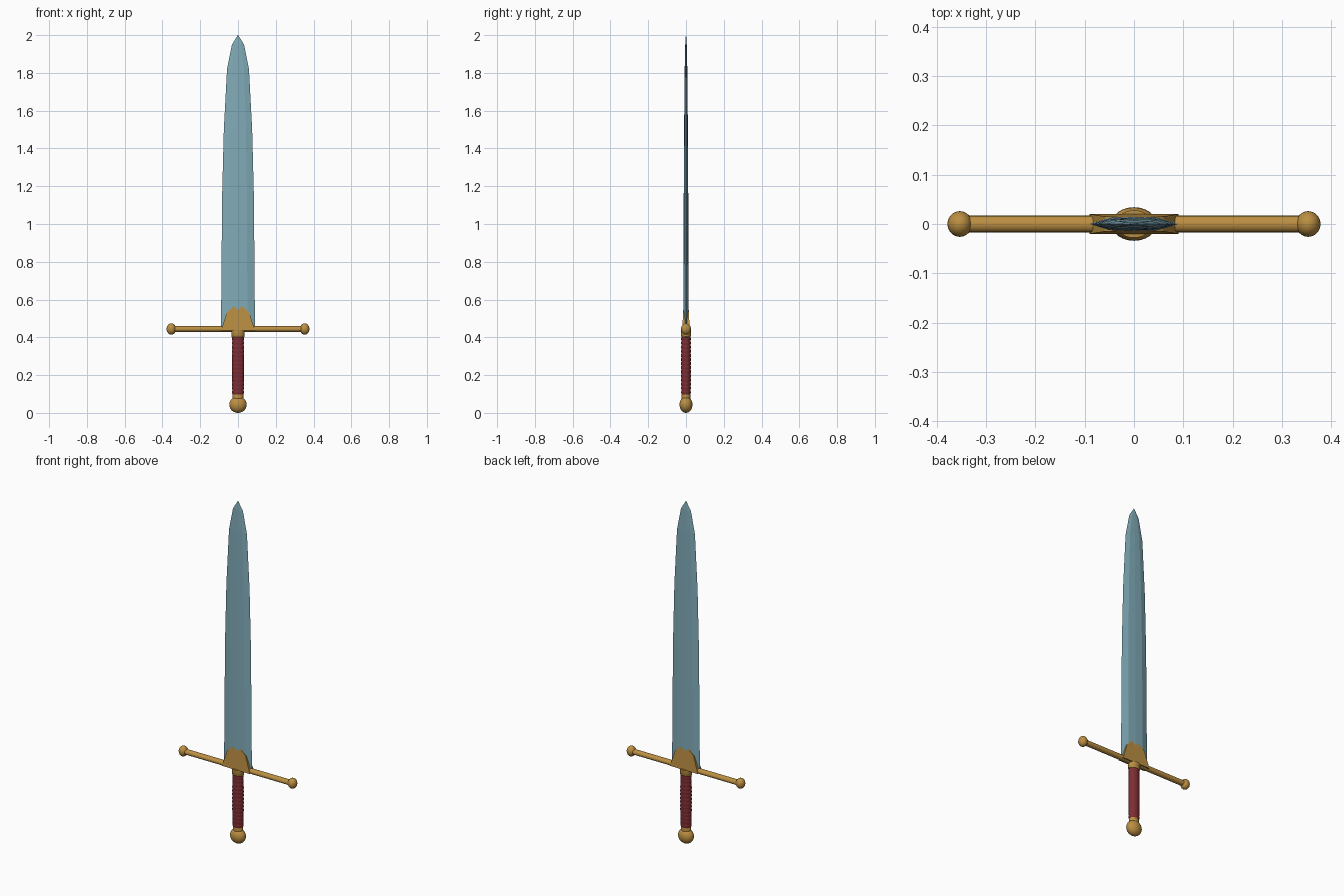
import bpy, bmesh, math

if "Cube" in bpy.data.objects:
    bpy.data.objects.remove(bpy.data.objects["Cube"])

def material(name, rgb):
    m = bpy.data.materials.new(name)
    m.diffuse_color = (*rgb, 1)
    m.use_nodes = True
    m.node_tree.nodes["Principled BSDF"].inputs["Base Color"].default_value = m.diffuse_color
    return m

STEEL = material("blue_steel", (0.22, 0.41, 0.48))
GOLD = material("gold", (0.50, 0.275, 0.055))
RED = material("red_leather", (0.21, 0.027, 0.033))

def finish(name, bm, mat, smooth=None):
    bmesh.ops.recalc_face_normals(bm, faces=bm.faces)
    me = bpy.data.meshes.new(name)
    bm.to_mesh(me)
    bm.free()
    me.materials.append(mat)
    ob = bpy.data.objects.new(name, me)
    bpy.context.collection.objects.link(ob)
    if smooth:
        bpy.ops.object.select_all(action='DESELECT')
        ob.select_set(True)
        bpy.context.view_layer.objects.active = ob
        bpy.ops.object.shade_smooth_by_angle(angle=math.radians(smooth))
    return ob

def loft(name, rings, mat, smooth=None):
    """Skin a stack of equal-sized point rings and cap the ends."""
    bm = bmesh.new()
    vs = [[bm.verts.new(p) for p in r] for r in rings]
    n = len(vs[0])
    for a, b in zip(vs, vs[1:]):
        for i in range(n):
            j = (i + 1) % n
            bm.faces.new((a[i], a[j], b[j], b[i]))
    bm.faces.new(vs[0])
    bm.faces.new(vs[-1])
    bmesh.ops.remove_doubles(bm, verts=bm.verts, dist=0.00005)
    return finish(name, bm, mat, smooth)

def lathe(name, profile, mat, flat=1.0, smooth=40, n=24):
    """Turn (radius, z) pairs about z, squashed in y."""
    rings = [[(r * math.cos(2 * math.pi * i / n), r * flat * math.sin(2 * math.pi * i / n), z)
              for i in range(n)] for r, z in profile]
    return loft(name, rings, mat, smooth)

def ball(name, centre, radii):
    bm = bmesh.new()
    bmesh.ops.create_uvsphere(bm, u_segments=24, v_segments=14, radius=1)
    bmesh.ops.scale(bm, vec=radii, verts=bm.verts)
    bmesh.ops.translate(bm, vec=centre, verts=bm.verts)
    return finish(name, bm, GOLD, 40)

# blade: hollow-free ridge section, (z, half width, half thickness)
stations = [(0.44, 0.090, 0.015), (0.80, 0.087, 0.0135), (1.15, 0.084, 0.012),
            (1.50, 0.075, 0.010), (1.82, 0.058, 0.007), (1.95, 0.032, 0.004),
            (2.00, 0.001, 0.0008)]
loft("blade", [[(-w, 0, z), (-0.56 * w, -0.85 * t, z), (0, -t, z), (0.56 * w, -0.85 * t, z),
                (w, 0, z), (0.56 * w, 0.85 * t, z), (0, t, z), (-0.56 * w, 0.85 * t, z)]
               for z, w, t in stations], STEEL)

# blade collar: pointed shield, thinner towards its tip
outline = [(-0.090, 0.435), (0.090, 0.435), (0.060, 0.53), (0, 0.585), (-0.060, 0.53)]
depth = lambda z: 0.020 - 0.05 * (z - 0.435)
loft("blade_collar", [[(x, s * depth(z), z) for x, z in outline] for s in (-1, 1)], GOLD)

# cross guard with a ball on each end
n = 16
loft("guard_bar", [[(x, 0.017 * math.cos(2 * math.pi * i / n),
                     0.444 + 0.015 * math.sin(2 * math.pi * i / n)) for i in range(n)]
                   for x in (-0.345, 0.345)], GOLD, 40)
for side, label in ((-1, "left"), (1, "right")):
    ball("guard_ball_" + label, (side * 0.353, 0, 0.444), (0.025, 0.026, 0.030))

# collar under the guard
lathe("upper_ferrule", [(0.030, 0.400), (0.034, 0.404), (0.035, 0.424), (0.037, 0.438)], GOLD, 0.75)

# wrapped grip with shallow ribs
ribs, z0, z1 = 14, 0.098, 0.403
step = (z1 - z0) / ribs
grip = []
for k in range(ribs):
    r = 0.0305 + 0.0015 * math.sin(math.pi * k / ribs)
    grip += [(r - 0.0015, z0 + k * step), (r + 0.001, z0 + (k + 0.3) * step),
             (r + 0.001, z0 + (k + 0.7) * step)]
grip.append((0.029, z1))
lathe("grip", grip, RED, 0.80, 60)

# lower ring and pommel
lathe("lower_ferrule", [(0.028, 0.072), (0.029, 0.097), (0.027, 0.102)], GOLD, 0.80)
ball("pommel", (0, 0, 0.044), (0.046, 0.034, 0.044))
